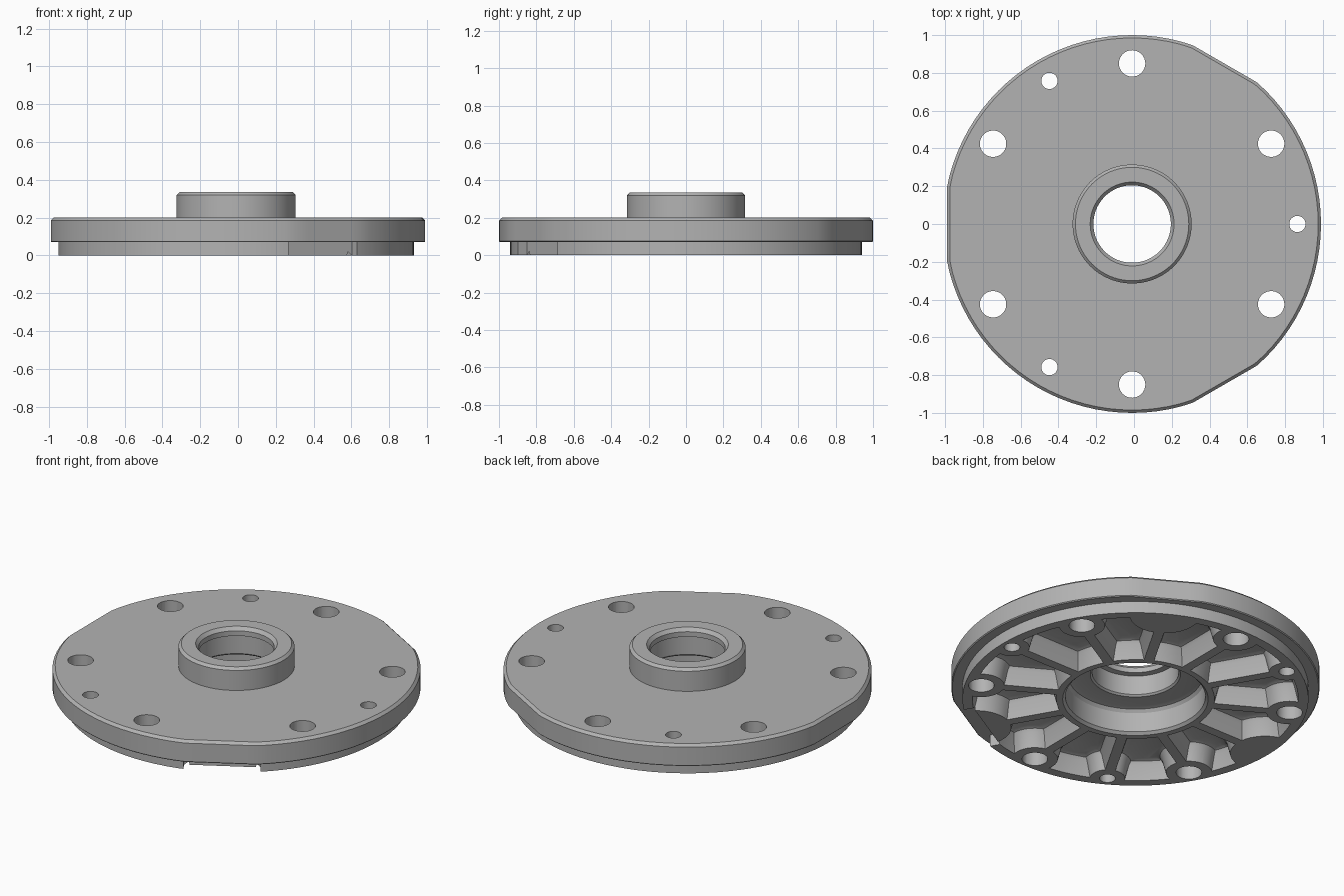
import bpy, bmesh
from math import sin, cos, asin, acos, sqrt, radians, pi
from mathutils import Matrix, Vector

if "Cube" in bpy.data.objects:
    bpy.data.objects.remove(bpy.data.objects["Cube"])

CX = -0.01          # disc axis
FLATS = (60, 180, 300)

metal = bpy.data.materials.new("machined_grey")
metal.use_nodes = True
grey = (0.45, 0.45, 0.45, 1)
metal.diffuse_color = grey
metal.node_tree.nodes["Principled BSDF"].inputs["Base Color"].default_value = grey


def new_object(name, bm):
    bmesh.ops.recalc_face_normals(bm, faces=bm.faces)
    mesh = bpy.data.meshes.new(name)
    bm.to_mesh(mesh)
    bm.free()
    mesh.materials.append(metal)
    obj = bpy.data.objects.new(name, mesh)
    bpy.context.collection.objects.link(obj)
    return obj


def lathe(name, profile, steps=96):
    """Closed ring profile turned about the axis; wide rings get three flats."""
    bm = bmesh.new()
    rings = []
    for r, z in profile:
        ring = []
        for i in range(steps):
            a = 2 * pi * i / steps
            rr = r
            if r > 0.96:
                for f in FLATS:
                    c = cos(a - radians(f))
                    if c > 0.9:
                        rr = min(rr, (r - 0.02) / c)
            ring.append(bm.verts.new((rr * cos(a), rr * sin(a), z)))
        rings.append(ring)
    for k, ring in enumerate(rings):
        nxt = rings[(k + 1) % len(rings)]
        for i in range(steps):
            j = (i + 1) % steps
            bm.faces.new((ring[i], ring[j], nxt[j], nxt[i]))
    return new_object(name, bm)


def add_box(bm, x0, x1, y0, y1, z0, z1, angle):
    size = Matrix.Diagonal((x1 - x0, y1 - y0, z1 - z0, 1))
    place = Matrix.Translation(((x0 + x1) / 2, (y0 + y1) / 2, (z0 + z1) / 2))
    bmesh.ops.create_cube(bm, size=1, matrix=Matrix.Rotation(radians(angle), 4, 'Z') @ place @ size)


def pad(angle):
    """Centre distance and radius of the solid pad at the end of each rib."""
    if angle % 360 in FLATS:
        return 0.92, 0.19
    return (0.85, 0.125) if angle % 60 == 30 else (0.875, 0.095)


def half_outline(angle, side, e):
    """Pocket outline beside one rib: hub, rib side, round pad, outer wall."""
    d, R = pad(angle)
    R += e
    h, inner, outer = 0.028 + e, 0.43 + e, 0.885 - e
    pts = [(sqrt(inner ** 2 - h * h), h)]
    t0 = asin(h / R)
    t1 = acos((d * d + R * R - outer ** 2) / (2 * d * R))
    for i in range(9):
        t = t0 + (t1 - t0) * i / 8
        pts.append((d - R * cos(t), R * sin(t)))
    turn = Matrix.Rotation(radians(angle), 3, 'Z')
    return [turn @ Vector((x, y * side, 0)) for x, y in pts]


def arc(a, b, n=5):
    """Points between a and b on a circle about the axis."""
    return [a.lerp(b, i / n).normalized() * a.length for i in range(1, n)]


def add_pocket(bm, angle):
    layers = []
    for e, z in ((-0.003, -0.01), (0, 0), (0.022, 0.085), (0.032, 0.103), (0.05, 0.11)):
        a = half_outline(angle, 1, e)
        b = half_outline(angle + 30, -1, e)
        loop = a + arc(a[-1], b[-1]) + b[::-1] + arc(b[0], a[0])
        layers.append([bm.verts.new((p.x, p.y, z)) for p in loop])
    n = len(layers[0])
    for low, high in zip(layers, layers[1:]):
        for i in range(n):
            j = (i + 1) % n
            bm.faces.new((low[i], low[j], high[j], high[i]))
    bm.faces.new(layers[0][::-1])
    bm.faces.new(layers[-1])


def cut(target, name, bm):
    cutter = new_object(name, bm)
    cutter.hide_render = True
    mod = target.modifiers.new(name, 'BOOLEAN')
    mod.operation = 'DIFFERENCE'
    mod.solver = 'EXACT'
    mod.object = cutter
    bpy.context.view_layer.objects.active = target
    bpy.ops.object.modifier_apply(modifier=name)
    bpy.data.objects.remove(cutter)


# Flange with lower spigot, top boss, seal bore and bearing recess
flange = lathe("flange", [
    (0.94, 0), (0.94, 0.07), (0.995, 0.07), (1.0, 0.075), (1.0, 0.185), (0.985, 0.2),
    (0.315, 0.2), (0.315, 0.32), (0.3, 0.335), (0.222, 0.335), (0.205, 0.315),
    (0.205, 0.285), (0.235, 0.28), (0.235, 0.165), (0.245, 0.155), (0.34, 0.155),
    (0.365, 0.148), (0.378, 0.13), (0.38, 0.015), (0.395, 0)])

# Radial pockets that leave twelve ribs underneath
bm = bmesh.new()
for k in range(12):
    add_pocket(bm, 30 * k)
cut(flange, "pockets", bm)

# Spigot gaps at the flats, two of them with a small middle tab
bm = bmesh.new()
for f in FLATS:
    if f == 300:
        add_box(bm, 0.86, 1.1, -0.21, 0.21, -0.1, 0.07, f)
    else:
        add_box(bm, 0.86, 1.1, -0.21, -0.03, -0.1, 0.07, f)
        add_box(bm, 0.86, 1.1, 0.03, 0.21, -0.1, 0.07, f)
        add_box(bm, 0.9, 1.1, -0.05, 0.05, -0.1, 0.07, f)
cut(flange, "spigot_gaps", bm)

# Bolt holes and smaller dowel holes
bm = bmesh.new()
for first, step, dist, r in ((30, 60, 0.85, 0.07), (0, 120, 0.875, 0.043)):
    for a in range(first, 360, step):
        spot = Matrix.Rotation(radians(a), 4, 'Z') @ Matrix.Translation((dist, 0, 0.1))
        bmesh.ops.create_cone(bm, cap_ends=True, segments=32, radius1=r, radius2=r, depth=0.5, matrix=spot)
cut(flange, "holes", bm)

flange.location.x = CX
bpy.ops.object.select_all(action='DESELECT')
flange.select_set(True)
bpy.context.view_layer.objects.active = flange
bpy.ops.object.shade_smooth_by_angle(angle=radians(28))
